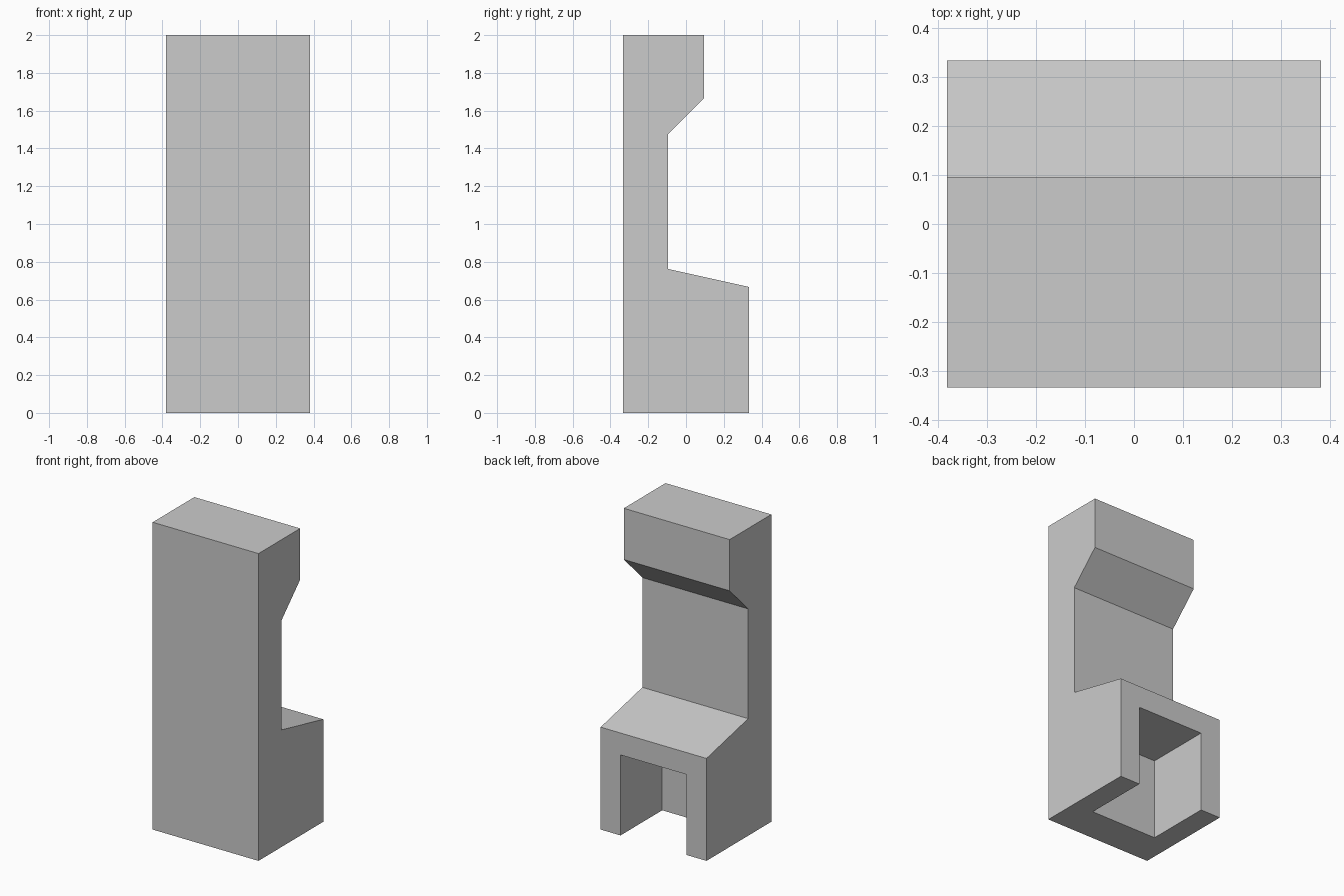
import bpy
import bmesh

cube = bpy.data.objects.get("Cube")
if cube:
    bpy.data.objects.remove(cube, do_unlink=True)

U = 1 / 21            # design grid: the cabinet is 42 units tall
HALF_WIDTH = 8
HALF_DEPTH = 7

grey = bpy.data.materials.new("cabinet_grey")
grey.use_nodes = True
colour = (0.6, 0.6, 0.6, 1)
grey.diffuse_color = colour
grey.node_tree.nodes["Principled BSDF"].inputs["Base Color"].default_value = colour


def extrude_profile(name, profile, half_width):
    """Solid from a (y, z) outline, extruded symmetrically along x."""
    bm = bmesh.new()
    verts = [bm.verts.new((-half_width * U, y * U, z * U)) for y, z in profile]
    face = bm.faces.new(verts)
    extruded = bmesh.ops.extrude_face_region(bm, geom=[face])["geom"]
    moved = [v for v in extruded if isinstance(v, bmesh.types.BMVert)]
    bmesh.ops.translate(bm, verts=moved, vec=(2 * half_width * U, 0, 0))
    bmesh.ops.recalc_face_normals(bm, faces=bm.faces)
    mesh = bpy.data.meshes.new(name)
    bm.to_mesh(mesh)
    bm.free()
    mesh.materials.append(grey)
    obj = bpy.data.objects.new(name, mesh)
    bpy.context.collection.objects.link(obj)
    return obj


# Cabinet: upright panel, overhanging hood and sloped lower shelf
cabinet = extrude_profile("cabinet_body", [
    (-HALF_DEPTH, 0), (HALF_DEPTH, 0), (HALF_DEPTH, 14), (-2, 16),
    (-2, 31), (2, 35), (2, 42), (-HALF_DEPTH, 42)], HALF_WIDTH)

# Recess in the base, open at the back and underneath
cutter = extrude_profile("recess_cutter", [
    (-2, -2), (HALF_DEPTH + 2, -2), (HALF_DEPTH + 2, 11), (-2, 11)], 5)
cutter.hide_render = True

recess = cabinet.modifiers.new("recess", 'BOOLEAN')
recess.operation = 'DIFFERENCE'
recess.solver = 'EXACT'
recess.object = cutter
bpy.context.view_layer.objects.active = cabinet
bpy.ops.object.modifier_apply(modifier=recess.name)
bpy.data.objects.remove(cutter, do_unlink=True)
